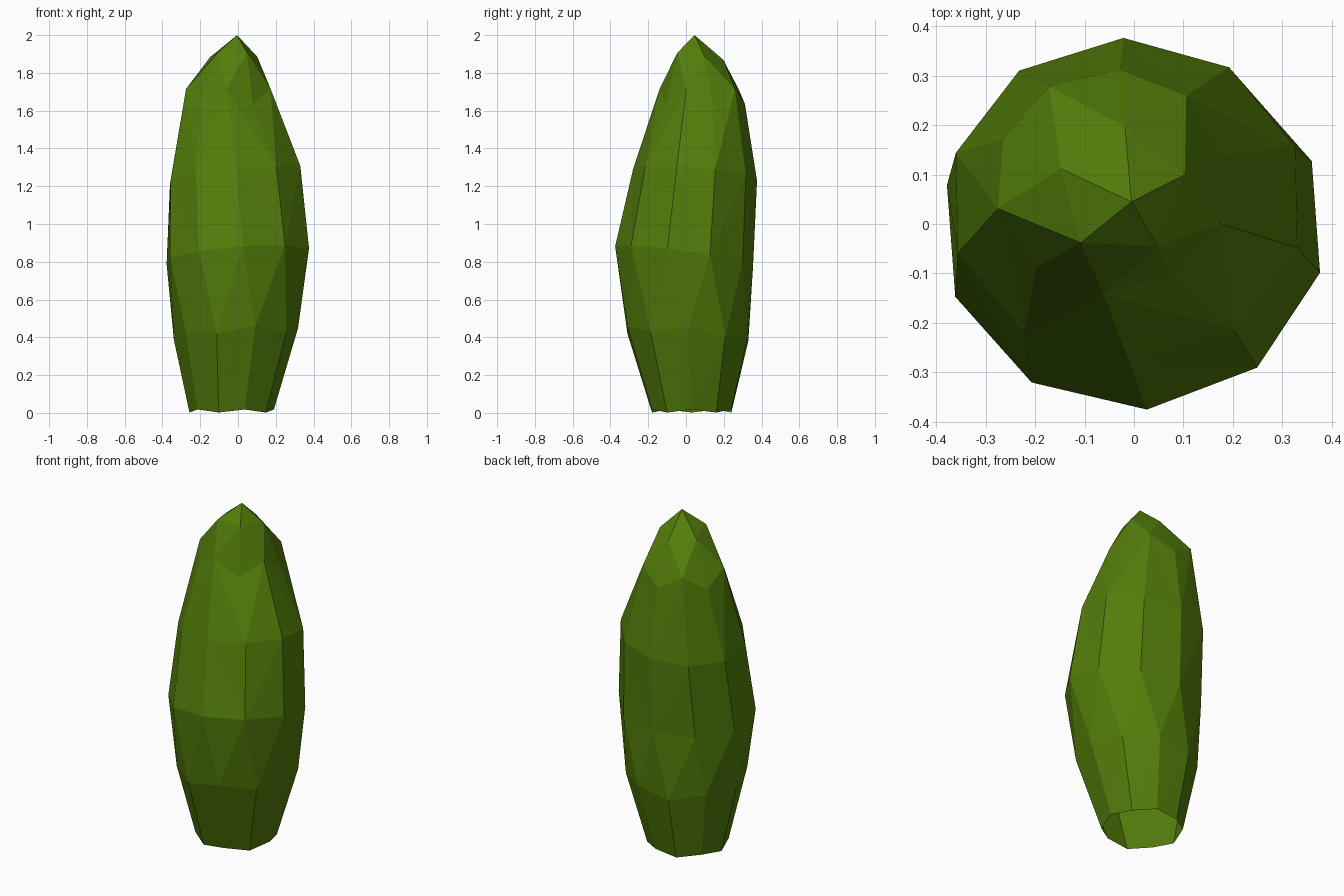
import bpy, bmesh
from math import sin, cos, pi, radians

if "Cube" in bpy.data.objects:
    bpy.data.objects.remove(bpy.data.objects["Cube"])

# Each ring: height, zigzag, tilt in x, tilt in y, turn (degrees),
#            x min, x max, y min, y max
RINGS = [
    (0.01, 0.008, 0, 0, 18, -0.257, 0.19, -0.18, 0.24),
    (0.42, 0.015, 0.015, -0.02, 18, -0.34, 0.318, -0.31, 0.33),
    (0.83, 0, 0.03, -0.05, 4, -0.378, 0.376, -0.375, 0.355),
    (1.26, 0, 0.04, -0.03, 1, -0.36, 0.33, -0.28, 0.376),
    (1.675, 0.04, 0, 0, -4, -0.275, 0.183, -0.14, 0.312),
]
SIDES = 10

bm = bmesh.new()


def fit(values, low, high):
    """Stretch values so that they span low to high."""
    a, b = min(values), max(values)
    return [low + (v - a) / (b - a) * (high - low) for v in values]


def add_ring(z, zig, tilt_x, tilt_y, turn, x0, x1, y0, y1):
    """Ten-sided ring, tilted and stepping up and down alternately."""
    angles = [pi / 2 + radians(turn) + 2 * pi * i / SIDES for i in range(SIDES)]
    xs = fit([cos(a) for a in angles], x0, x1)
    ys = fit([sin(a) for a in angles], y0, y1)
    zs = [z + tilt_x * cos(a) + tilt_y * sin(a) + (zig if i % 2 else -zig)
          for i, a in enumerate(angles)]
    return [bm.verts.new(p) for p in zip(xs, ys, zs)]


# Faceted body, open underneath
rings = [add_ring(*r) for r in RINGS]
for level, (low, high) in enumerate(zip(rings, rings[1:])):
    for i in range(SIDES):
        j = (i + 1) % SIDES
        # upper diagonals alternate, lower rings are staggered
        if i % 2 and level > 1:
            bm.faces.new((low[i], low[j], high[i]))
            bm.faces.new((low[j], high[j], high[i]))
        else:
            bm.faces.new((low[i], low[j], high[j]))
            bm.faces.new((low[i], high[j], high[i]))

# Pointed crown: five-sided ring and a tip
top = rings[-1]
crown = []
for k in range(5):
    a = pi / 2 + 2 * pi * k / 5 - 0.05
    crown.append(bm.verts.new((-0.025 + 0.132 * cos(a), 0.065 + 0.132 * sin(a),
                               1.89 - 0.02 * sin(a))))
tip = bm.verts.new((-0.005, 0.045, 2.0))
for k in range(5):
    n = (k + 1) % 5
    a, mid, b = top[2 * k], top[2 * k + 1], top[(2 * k + 2) % SIDES]
    bm.faces.new((a, mid, crown[k]))
    bm.faces.new((mid, b, crown[n]))
    bm.faces.new((mid, crown[n], crown[k]))
    bm.faces.new((crown[k], crown[n], tip))

mesh = bpy.data.meshes.new("foliage")
bm.to_mesh(mesh)
bm.free()

green = bpy.data.materials.new("leaf green")
green.diffuse_color = (0.085, 0.205, 0.003, 1)
green.use_nodes = True
green.node_tree.nodes["Principled BSDF"].inputs["Base Color"].default_value = green.diffuse_color
mesh.materials.append(green)
bpy.context.collection.objects.link(bpy.data.objects.new("foliage", mesh))
